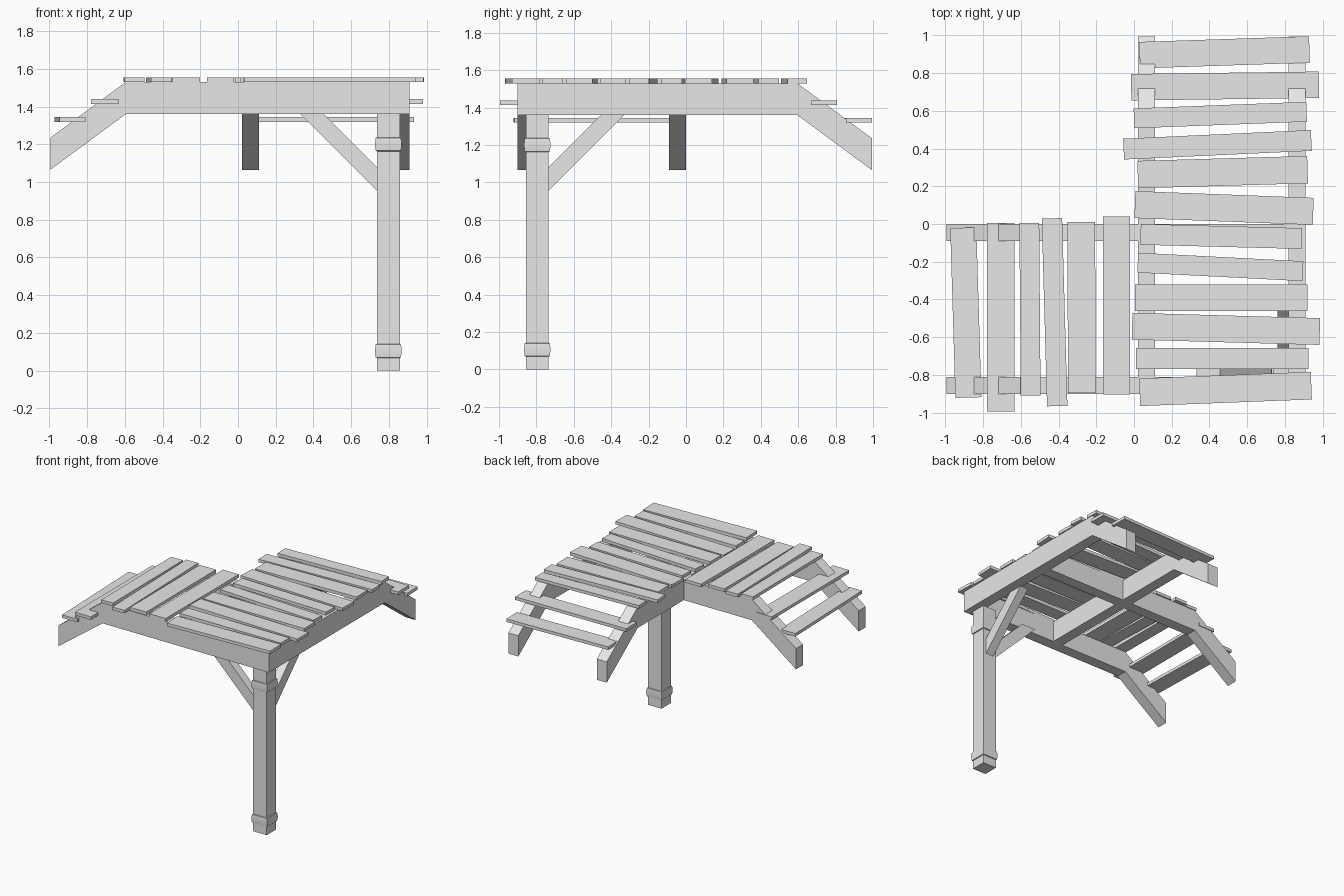
import bpy, bmesh
from mathutils import Vector

cube = bpy.data.objects.get("Cube")
if cube:
    bpy.data.objects.remove(cube, do_unlink=True)

grey = bpy.data.materials.new("weathered_grey_wood")
grey.use_nodes = True
COLOR = (0.8, 0.8, 0.8, 1)
grey.diffuse_color = COLOR
grey.node_tree.nodes["Principled BSDF"].inputs["Base Color"].default_value = COLOR


def prism(name, outline, offset):
    """Extrude a closed outline along an offset vector."""
    bm = bmesh.new()
    face = bm.faces.new([bm.verts.new(p) for p in outline])
    grown = bmesh.ops.extrude_face_region(bm, geom=[face])["geom"]
    bmesh.ops.translate(bm, vec=Vector(offset),
                        verts=[v for v in grown if isinstance(v, bmesh.types.BMVert)])
    bmesh.ops.recalc_face_normals(bm, faces=bm.faces)
    return finish(name, bm)


def finish(name, bm):
    mesh = bpy.data.meshes.new(name)
    bm.to_mesh(mesh)
    bm.free()
    mesh.materials.append(grey)
    obj = bpy.data.objects.new(name, mesh)
    bpy.context.collection.objects.link(obj)
    return obj


TOP, UNDER = 1.53, 1.36      # deck beam heights
KNEE, TIP, DROP = 0.595, 0.995, 0.295


def ramp_outline(start):
    """Side profile of a beam: level, then sloping down to a plumb cut end."""
    return [(start, UNDER), (KNEE, UNDER), (TIP, UNDER - DROP),
            (TIP, TOP - DROP), (KNEE, TOP), (start, TOP)]


# Beams running sideways, with their ramp toward -x
for name, start, y in (("front_beam", -0.91, -0.9), ("rear_beam", -0.02, -0.09)):
    prism(name, [(-a, y, z) for a, z in ramp_outline(start)], (0, 0.09, 0))

# Beams running front to back, with their ramp toward +y
for name, x in (("inner_beam", 0.02), ("outer_beam", 0.82)):
    prism(name, [(x, a, z) for a, z in ramp_outline(-0.81)], (0.09, 0, 0))

# Short joist between the two long beams
prism("cross_joist", [(0.11, -0.09, UNDER), (0.82, -0.09, UNDER),
                      (0.82, -0.09, TOP), (0.11, -0.09, TOP)], (0, 0.09, 0))

# Corner post
PX, PY, HALF = 0.797, -0.795, 0.061
prism("corner_post", [(PX + sx * HALF, PY + sy * HALF, 0)
                      for sx, sy in ((-1, -1), (1, -1), (1, 1), (-1, 1))], (0, 0, UNDER))

# Diagonal braces, one under each outer beam
brace = [(0.33, UNDER), (0.455, UNDER), (0.74, 1.075), (0.74, 0.95)]
prism("side_brace", [(a, PY - 0.035, z) for a, z in brace], (0, 0.07, 0))
prism("front_to_back_brace", [(PX - 0.035, -a, z) for a, z in brace], (0.07, 0, 0))


# Rounded bands around the post
def band(name, z0):
    bm = bmesh.new()
    rings = []
    for dz, r in ((0, 0.061), (0.003, 0.067), (0.037, 0.071), (0.071, 0.067), (0.074, 0.061)):
        rings.append([bm.verts.new((PX + sx * r, PY + sy * r, z0 + dz))
                      for sx, sy in ((-1, -1), (1, -1), (1, 1), (-1, 1))])
    for low, high in zip(rings, rings[1:]):
        for i in range(4):
            j = (i + 1) % 4
            bm.faces.new((low[i], low[j], high[j], high[i])).smooth = True
    obj = finish(name, bm)
    bpy.context.view_layer.objects.active = obj
    obj.select_set(True)
    bpy.ops.object.shade_smooth_by_angle(angle=0.9)
    obj.select_set(False)


band("lower_band", 0.068)
band("upper_band", 1.163)

THICK = 0.025
STEP_HEIGHTS = (1.319, 1.414)   # lower and upper step undersides


def plank(name, index, start, end, a, b, width, swap):
    """Flat board from (start, a) to (end, b); swap lays it front to back."""
    z = STEP_HEIGHTS[index] if index < len(STEP_HEIGHTS) else TOP
    h = width / 2
    shift = (b - a) / (end - start) * h
    pts = [(start + shift, a - h), (end + shift, b - h),
           (end - shift, b + h), (start - shift, a + h)]
    prism(f"{name}_{index + 1}", [(v, u, z) if swap else (u, v, z) for u, v in pts],
          (0, 0, THICK))


# Boards laid sideways, from the back step forward:
# left end, right end, centre at each end, width
sideways = [
    (0.03, 0.93, 0.895, 0.925, 0.14), (-0.015, 0.98, 0.725, 0.738, 0.14),
    (0, 0.915, 0.56, 0.595, 0.105), (-0.055, 0.94, 0.397, 0.443, 0.11),
    (0.02, 0.92, 0.262, 0.288, 0.145), (0.005, 0.95, 0.103, 0.067, 0.143),
    (0.035, 0.89, -0.055, -0.077, 0.11), (0.02, 0.895, -0.205, -0.25, 0.105),
    (0.005, 0.92, -0.39, -0.39, 0.14), (-0.01, 0.985, -0.542, -0.57, 0.142),
    (0.01, 0.925, -0.713, -0.713, 0.112), (0.03, 0.94, -0.892, -0.857, 0.146),
]
for i, row in enumerate(sideways):
    plank("sideways_board", i, *row, False)

# Boards laid front to back, from the side step inward:
# front end, back end, centre at each end, width
lengthwise = [
    (-0.92, -0.02, -0.878, -0.905, 0.138), (-0.995, 0.005, -0.707, -0.707, 0.145),
    (-0.91, 0.005, -0.548, -0.555, 0.105), (-0.965, 0.03, -0.407, -0.435, 0.108),
    (-0.895, 0.01, -0.276, -0.28, 0.147), (-0.905, 0.04, -0.093, -0.093, 0.145),
]
for i, row in enumerate(lengthwise):
    plank("lengthwise_board", i, *row, True)
